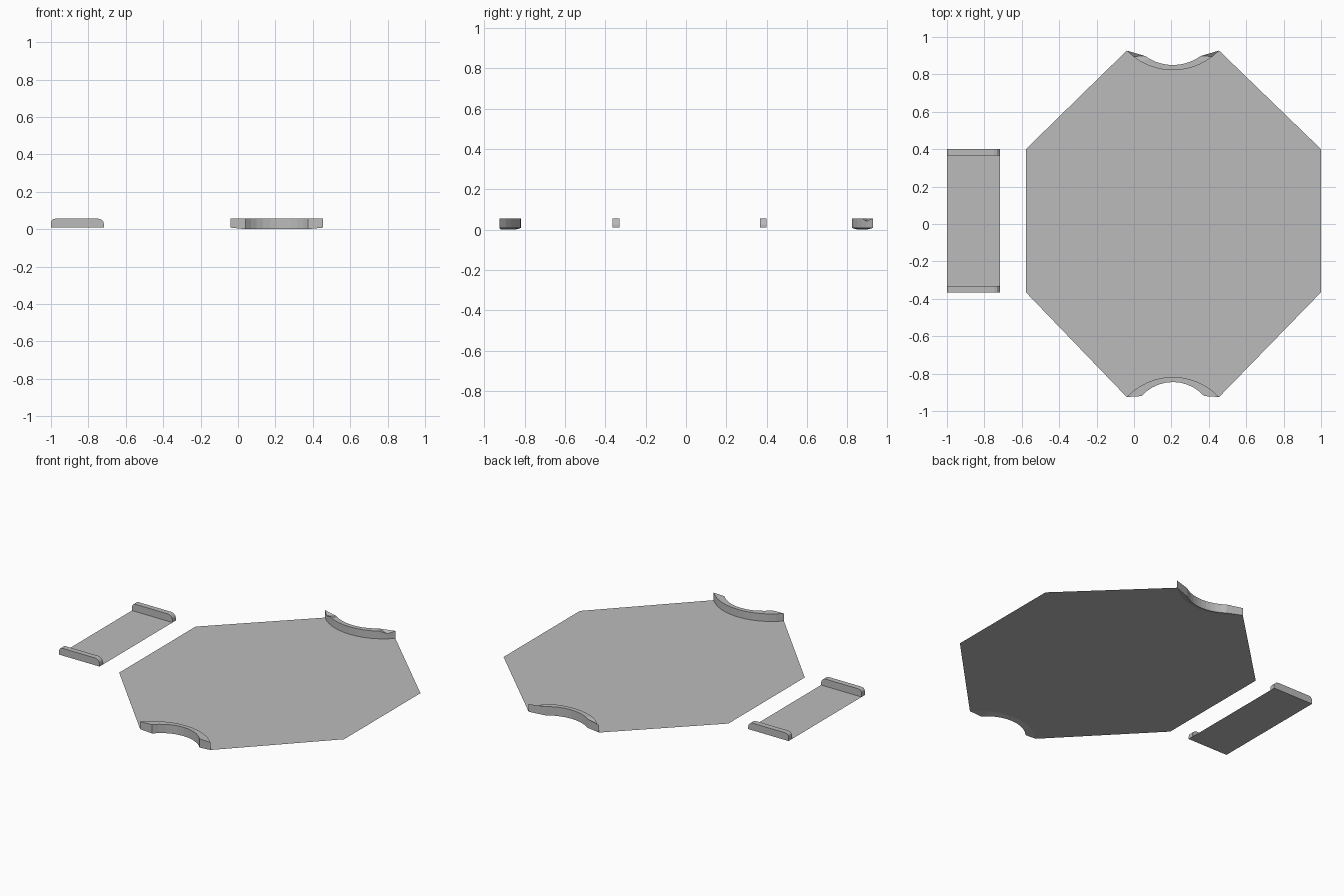
import bpy, bmesh, math

cube = bpy.data.objects.get("Cube")
if cube:
    bpy.data.objects.remove(cube, do_unlink=True)

grey = bpy.data.materials.new("plain_grey")
grey.use_nodes = True
colour = (0.5, 0.5, 0.5, 1)
grey.diffuse_color = colour
grey.node_tree.nodes["Principled BSDF"].inputs["Base Color"].default_value = colour

MID_X, HALF, SHEET_Z, TOP_Z = 0.208, 0.247, 0.008, 0.056
STEPS = 12


def make(name, bm, recalc=True):
    if recalc:
        bmesh.ops.recalc_face_normals(bm, faces=bm.faces)
    mesh = bpy.data.meshes.new(name)
    bm.to_mesh(mesh)
    bm.free()
    mesh.materials.append(grey)
    obj = bpy.data.objects.new(name, mesh)
    bpy.context.collection.objects.link(obj)
    return obj


def sheet(name, points, z):
    bm = bmesh.new()
    bm.faces.new([bm.verts.new((x, y, z)) for x, y in points])
    bm.normal_update()
    for f in bm.faces:
        if f.normal.z < 0:
            f.normal_flip()
    make(name, bm, recalc=False)


def arc(half, y_end, y_mid, side, steps):
    """Bow from -x to +x whose middle dips toward the centre of the model."""
    sag = y_end - y_mid
    radius = (half * half + sag * sag) / (2 * sag)
    span = math.asin(half / radius)
    pts = []
    for i in range(steps + 1):
        a = span * (2 * i / steps - 1)
        pts.append((MID_X + radius * math.sin(a),
                    side * (y_mid + radius * (1 - math.cos(a)))))
    return pts


def curved_wall(name, inner, outer, dip):
    bm = bmesh.new()
    rows = []
    for i, (p, q) in enumerate(zip(inner, outer)):
        end = i in (0, STEPS)
        drop = dip if i in (1, STEPS - 1) else 0
        a = bm.verts.new((*p, SHEET_Z))
        b = bm.verts.new((*p, TOP_Z - drop))
        if end:
            rows.append((a, b, b, a))
        else:
            rows.append((a, b, bm.verts.new((*q, TOP_Z)), bm.verts.new((*q, 0))))
    for r, s in zip(rows, rows[1:]):
        for k in range(4):
            loop = [r[k], r[(k + 1) % 4], s[(k + 1) % 4], s[k]]
            unique = list(dict.fromkeys(loop))
            if len(unique) > 2 and r[k] is not r[(k + 1) % 4] or len(unique) == 3:
                bm.faces.new(unique)
    make(name, bm)


# Crescent walls at the front and back
back_in = arc(HALF, 0.927, 0.822, 1, STEPS)
front_in = arc(HALF, 0.925, 0.818, -1, STEPS)
back_out = [back_in[0]] + arc(0.148, 0.898, 0.85, 1, STEPS - 2) + [back_in[-1]]
front_out = [front_in[0]] + arc(0.167, 0.92, 0.845, -1, STEPS - 2) + [front_in[-1]]
curved_wall("back_curved_wall", back_in, back_out, 0.015)
curved_wall("front_curved_wall", front_in, front_out, 0)

# Eight-sided floor with bowed front and back edges
sheet("main_floor", [(-0.578, 0.4)] + back_in + [(1, 0.4), (1, -0.365)]
      + front_in[::-1] + [(-0.578, -0.365)], SHEET_Z)

# Side strip with a rounded rail at each end
LEFT, RIGHT, RAIL_Z = -1.0, -0.716, 0.01
sheet("side_strip", [(LEFT, -0.365), (RIGHT, -0.365), (RIGHT, 0.4), (LEFT, 0.4)], RAIL_Z)


def rounded_corner(x, radius, start):
    return [(x + radius * math.cos(math.radians(start + a)),
             TOP_Z - radius + radius * math.sin(math.radians(start + a)))
            for a in range(0, 91, 30)]


profile = ([(LEFT, RAIL_Z), (RIGHT, RAIL_Z)]
           + rounded_corner(RIGHT - 0.032, 0.032, 0)
           + rounded_corner(LEFT + 0.022, 0.022, 90))
for name, y0, y1 in (("back_rail", 0.366, 0.4), ("front_rail", -0.365, -0.331)):
    bm = bmesh.new()
    face = bm.faces.new([bm.verts.new((x, y0, z)) for x, z in profile])
    moved = bmesh.ops.extrude_face_region(bm, geom=[face])["geom"]
    bmesh.ops.translate(bm, vec=(0, y1 - y0, 0),
                        verts=[v for v in moved if isinstance(v, bmesh.types.BMVert)])
    if not face.is_valid or len(bm.faces) == len(profile) + 1:
        bm.faces.new([v for v in bm.verts if abs(v.co.y - y0) < 1e-5])
    make(name, bm)
